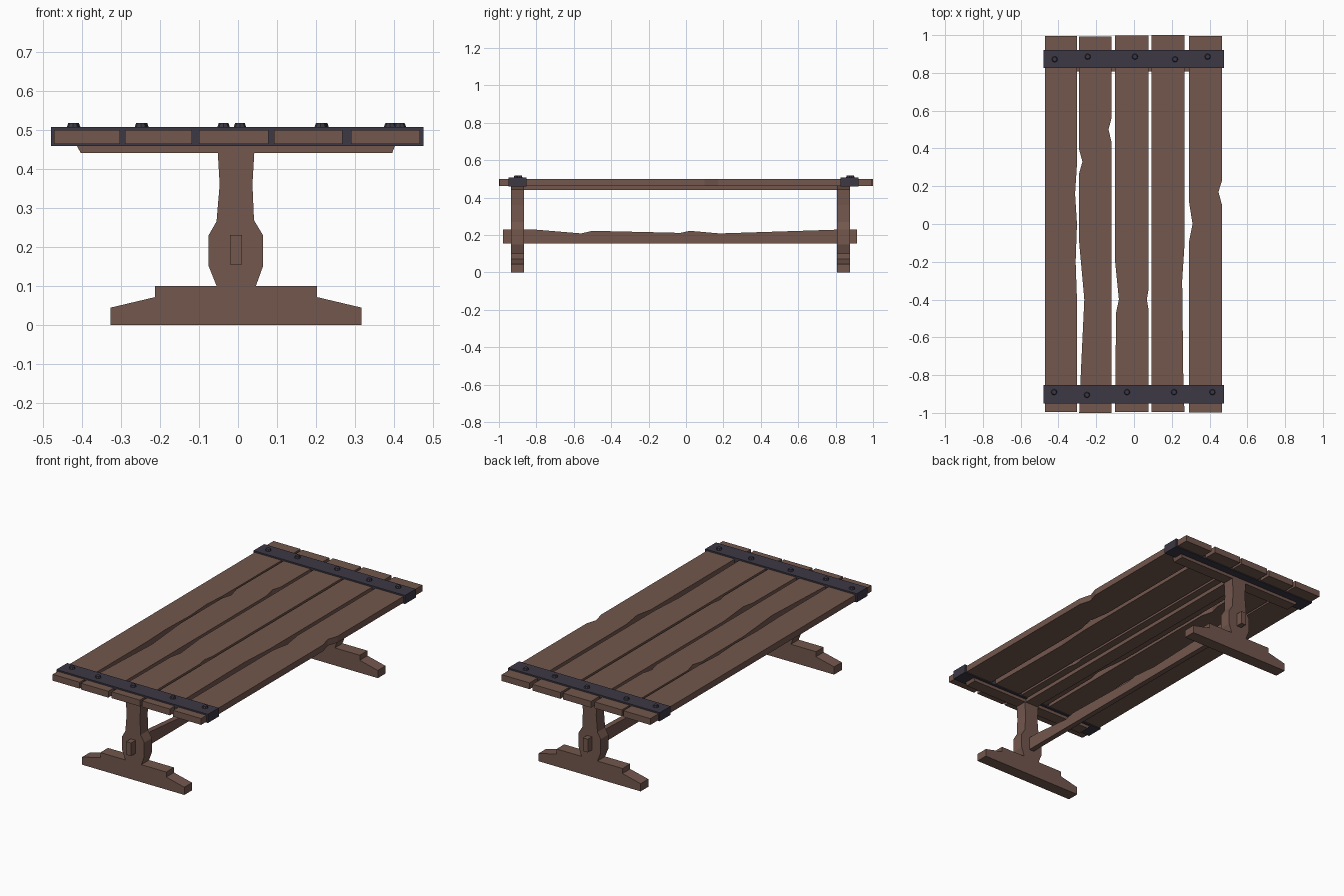
import bpy, bmesh
from mathutils import Vector

if "Cube" in bpy.data.objects:
    bpy.data.objects.remove(bpy.data.objects["Cube"])


def material(name, rgb):
    m = bpy.data.materials.new(name)
    m.diffuse_color = (*rgb, 1)
    m.use_nodes = True
    m.node_tree.nodes["Principled BSDF"].inputs["Base Color"].default_value = m.diffuse_color
    return m


wood = material("wood", (0.17, 0.095, 0.075))
iron = material("iron", (0.045, 0.04, 0.058))


def prism(name, pts, axis, lo, hi, mat):
    """Extrude a 2D outline along an axis from lo to hi."""
    place = {"x": lambda a, b, t: (t, a, b),
             "y": lambda a, b, t: (a, t, b),
             "z": lambda a, b, t: (a, b, t)}[axis]
    bm = bmesh.new()
    face = bm.faces.new([bm.verts.new(place(a, b, lo)) for a, b in pts])
    ext = bmesh.ops.extrude_face_region(bm, geom=[face])
    new = [g for g in ext["geom"] if isinstance(g, bmesh.types.BMVert)]
    bmesh.ops.translate(bm, verts=new, vec=Vector(place(0, 0, hi - lo)))
    bmesh.ops.recalc_face_normals(bm, faces=bm.faces)
    return finish(name, bm, mat)


def finish(name, bm, mat):
    me = bpy.data.meshes.new(name)
    bm.to_mesh(me)
    bm.free()
    me.materials.append(mat)
    ob = bpy.data.objects.new(name, me)
    bpy.context.collection.objects.link(ob)
    return ob


def rect(a0, a1, b0, b1):
    return [(a0, b0), (a1, b0), (a1, b1), (a0, b1)]


# Worn top planks: left x, right x, y ends, dents in each edge as (y, x)
planks = [
    (-0.472, -0.302, -0.995, 0.995, [], [(-0.4, -0.302), (-0.2, -0.309), (0.0, -0.302), (0.16, -0.312), (0.3, -0.303)]),
    (-0.290, -0.118, -1.0, 0.992, [(-0.8, -0.282), (-0.4, -0.263), (-0.1, -0.29), (0.27, -0.29), (0.33, -0.273), (0.4, -0.292)],
     [(0.43, -0.118), (0.5, -0.135), (0.56, -0.119)]),
    (-0.100, 0.078, -0.995, 0.998, [(-0.47, -0.095), (-0.4, -0.08), (-0.2, -0.1)],
     [(-0.46, 0.078), (-0.4, 0.068), (-0.34, 0.078)]),
    (0.092, 0.268, -0.995, 1.0, [], [(-0.9, 0.262), (-0.3, 0.255), (-0.1, 0.268)]),
    (0.290, 0.466, -0.998, 0.995, [(-0.1, 0.29), (0.0, 0.31), (0.12, 0.291)],
     [(0.1, 0.466), (0.17, 0.447), (0.23, 0.466)]),
]
for i, (x0, x1, y0, y1, left, right) in enumerate(planks):
    outline = ([(x0, y0), (x1, y0)] + [(x, y) for y, x in right]
               + [(x1, y1), (x0, y1)] + [(x, y) for y, x in reversed(left)])
    prism(f"top_plank_{i + 1}", outline, "z", 0.463, 0.499, wood)

# Iron straps with bolts
straps = {
    "front": (-0.95, -0.853, [(-0.423, -0.89), (-0.249, -0.905), (-0.037, -0.89), (0.212, -0.89), (0.415, -0.89)]),
    "back": (0.825, 0.922, [(-0.42, 0.872), (-0.245, 0.886), (0.005, 0.886), (0.217, 0.872), (0.39, 0.886)]),
}
for end, (y0, y1, bolts) in straps.items():
    prism(f"{end}_strap", rect(-0.48, 0.476, 0.458, 0.507), "y", y0, y1, iron)
    for i, (x, y) in enumerate(bolts):
        bm = bmesh.new()
        bmesh.ops.create_cone(bm, cap_ends=True, segments=8, radius1=0.017, radius2=0.012, depth=0.014)
        bmesh.ops.translate(bm, verts=bm.verts, vec=(x, y, 0.511))
        finish(f"{end}_bolt_{i + 1}", bm, iron)

# Trestles: foot, shaped post and cross bearer at each end
foot = [(-0.327, 0), (0.317, 0), (0.317, 0.044), (0.203, 0.071), (0.203, 0.1),
        (-0.213, 0.1), (-0.213, 0.071), (-0.327, 0.044)]
post = [(-0.055, 0.1), (0.046, 0.1), (0.064, 0.15), (0.064, 0.23), (0.041, 0.268), (0.037, 0.36), (0.042, 0.445),
        (-0.052, 0.445), (-0.047, 0.36), (-0.055, 0.265), (-0.075, 0.23), (-0.075, 0.15)]
bearer = [(-0.403, 0.44), (0.395, 0.44), (0.404, 0.463), (-0.415, 0.463)]
for end, y0, y1 in (("front", -0.936, -0.867), ("back", 0.807, 0.876)):
    prism(f"{end}_foot", foot, "y", y0, y1, wood)
    prism(f"{end}_post", post, "y", y0, y1, wood)
    prism(f"{end}_bearer", bearer, "y", y0, y1, wood)

# Long rail under the top and worn stretcher through the posts
prism("under_top_rail", rect(-0.045, 0.035, 0.441, 0.463), "y", -0.867, 0.807, wood)
stretcher = [(-0.978, 0.155), (0.915, 0.155), (0.915, 0.23), (0.8, 0.228), (0.18, 0.208), (0.02, 0.222),
             (-0.03, 0.211), (-0.5, 0.222), (-0.56, 0.208), (-0.8, 0.228), (-0.978, 0.23)]
prism("stretcher", stretcher, "x", -0.021, 0.01, wood)
